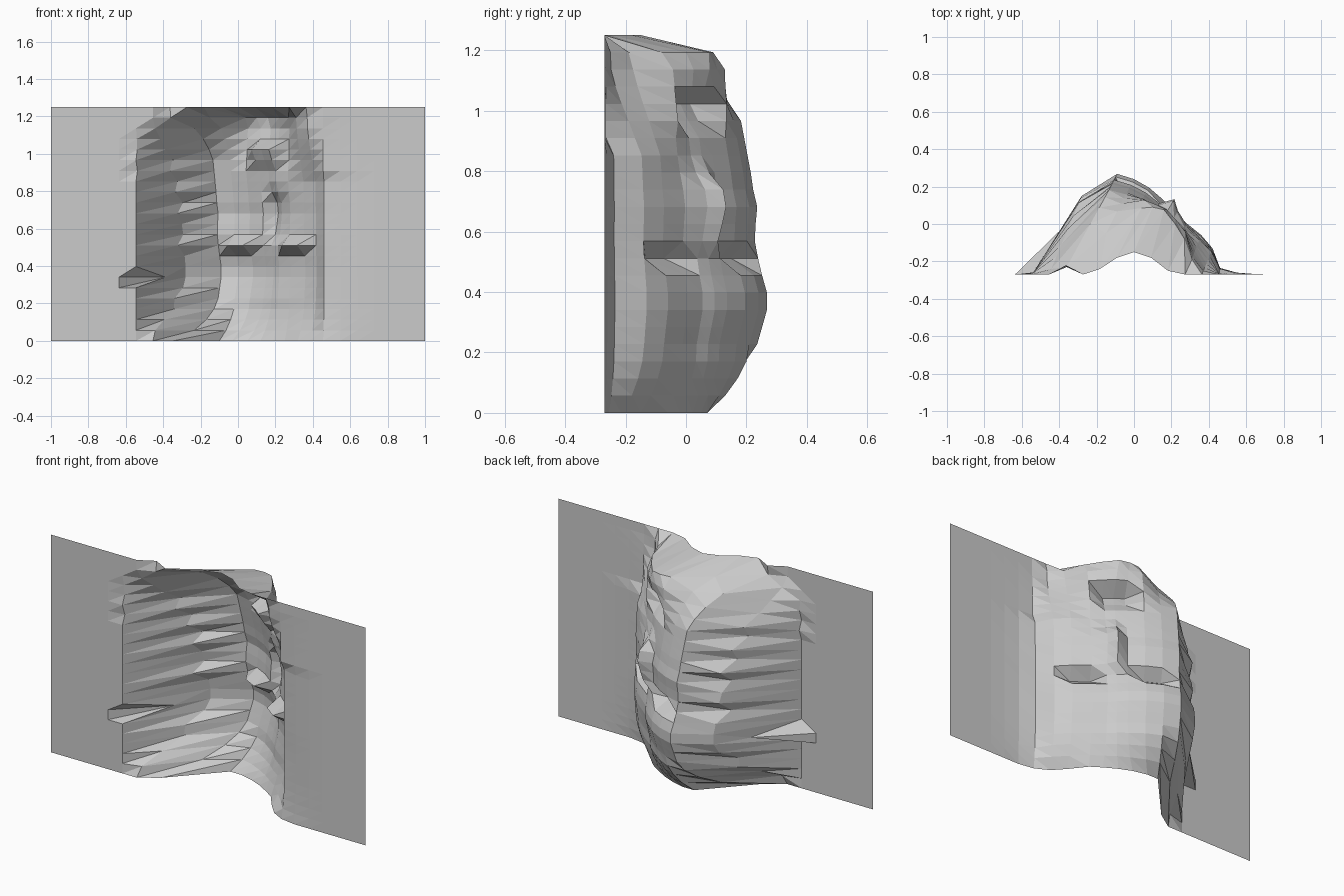
import bpy, bmesh

N = 22
DX, DZ, BACK = 2 / N, 1.25 / N, -0.27

# Horizontal cross-section of the turned head: column -> (x, y) at full size
section = {5: (-.37, .0), 6: (-.28, .15), 7: (-.09, .268), 8: (.0, .24),
           9: (.08, .195), 10: (.15, .135), 11: (.19, .095), 12: (.22, .055),
           13: (.28, .005), 14: (.36, -.06), 15: (.42, -.13), 16: (.46, -.235),
           17: (.55, -.26), 18: (.64, -.267)}
# Real outline of the lowest row and of the row just under the top
bottom = {7: (-.35, -.2), 8: (-.1, .07), 9: (-.03, .07), 10: (.05, .05),
          11: (.12, .02), 12: (.19, -.02), 13: (.25, -.06), 14: (.32, -.15),
          15: (.38, -.215), 16: (.455, -.255)}
top = {7: (-.36, -.23), 8: (-.15, -.05), 9: (.04, .085), 10: (.1, .09),
       11: (.16, .076), 12: (.22, .0), 13: (.27, -.08), 14: (.31, -.19),
       15: (.37, -.25)}
# Row -> (end outline, how strongly it takes over)
ends = {0: (bottom, 1), 1: (bottom, .5), 2: (bottom, .25), 3: (bottom, .1),
        18: (top, .08), 19: (top, .22), 20: (top, .45), 21: (top, 1)}

# Swell of the head per row
swell = [.64, .9, .93, .95, .94, .97, 1, 1, .97, .945, .925, .93,
         .94, .915, .9, .88, .86, .84, .83, .83, .85, .71, .2]
# Uneven left border per row: outermost column, then the temple column
ragged = {6: .9, 16: .05, 18: .05, 19: .04}
temple = [0, .15, .5, .75, .7, .95, 1, 1, 1, .8, 1, .95,
          .8, 1, .75, .85, .6, .7, .5, .35, .15, 0, 0]

# Rim of the flattened top row, column -> height
top_rim = {7: .05, 9: .03, 10: .09, 11: .12, 12: .09, 13: .02}

# Recessed spots (column, row): eyes and mouth
recess = {(c, 9): .075 for c in (8, 9, 13, 14)}
recess.update({(c, 18): .09 for c in (10, 11, 12)})
recess.update({(c, 17): .05 for c in (10, 11, 12)})
# Nose ridge: row -> height on its crest, lower on the side toward +x
nose = {10: .045, 11: .06, 12: .07, 13: .07, 14: .02}
nose_side = {11: 1, 12: .6, 13: .15}


def point(i, j):
    gx, z = -1 + i * DX, j * DZ
    if j == N:
        return gx, BACK + top_rim.get(i, 0), z
    if i not in section:
        return gx, BACK, z
    x, y = section[i]
    s = swell[j]
    if i == 5:
        s *= ragged.get(j, 0)
    elif i == 6:
        s *= temple[j]
    elif i >= 16 and j > 15:
        s *= .2
    elif i >= 14 and j > 15:
        s *= max(0, 1 - (.16 if i > 14 else .08) * (j - 15))
    x, y = gx + s * (x - gx), BACK + s * (y - BACK)
    # Ease into the end outlines
    if j in ends:
        outline, w = ends[j]
        ex, ey = outline.get(i, (gx, BACK))
        x, y = x + w * (ex - x), y + w * (ey - y)
    # Facial relief goes along the direction the head looks
    d = nose.get(j, 0) * nose_side.get(i, 0) - recess.get((i, j), 0)
    # Fuller chin
    if 9 <= i <= 13 and 16 < j < 21:
        d += .015 if i == 13 or j == 17 else .025
    return x + .53 * d, y + .85 * d, z


# Sheet with the face relief
bm = bmesh.new()
grid = [[bm.verts.new(point(i, j)) for i in range(N + 1)] for j in range(N + 1)]
for j in range(N):
    for i in range(N):
        a, b = grid[j][i], grid[j][i + 1]
        c, d = grid[j + 1][i + 1], grid[j + 1][i]
        bm.faces.new((a, c, b))
        bm.faces.new((a, d, c))
mesh = bpy.data.meshes.new("face_relief_sheet")
bm.to_mesh(mesh)
bm.free()
bpy.context.collection.objects.link(bpy.data.objects.new("face_relief_sheet", mesh))
